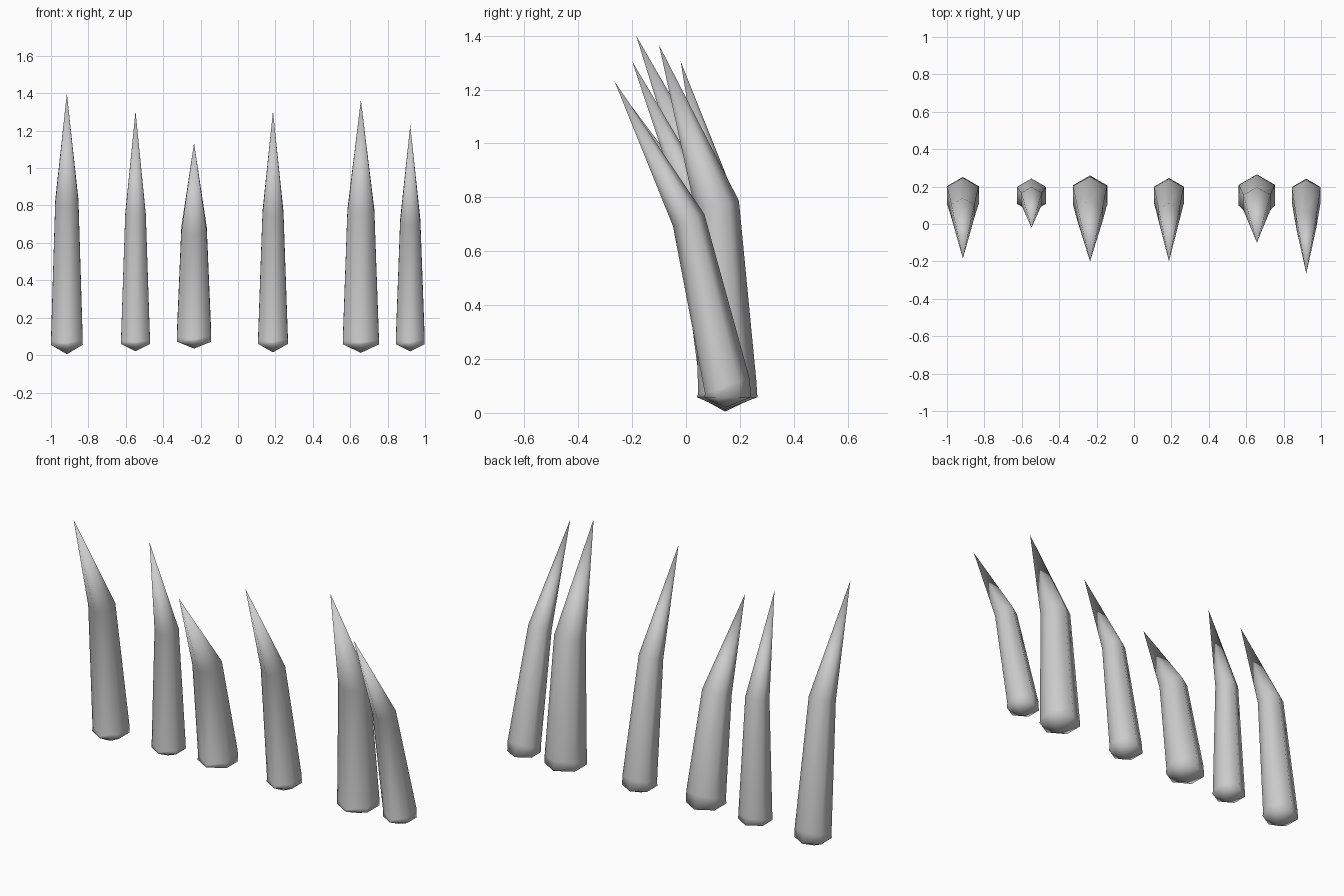
import bpy, bmesh
from math import sin, cos, pi, radians
from mathutils import Vector

if "Cube" in bpy.data.objects:
    bpy.data.objects.remove(bpy.data.objects["Cube"])

BASE_Y = 0.153  # every spike is rooted on the same line


def ring(bm, x, y, z, half_width, tilt):
    """Hexagon with corners front and back, leaning towards the front."""
    r = half_width / cos(pi / 6)
    verts = []
    for i in range(6):
        a = pi / 2 + i * pi / 3
        d = r * sin(a)
        verts.append(bm.verts.new((x + r * cos(a), y + d * cos(tilt), z + d * sin(tilt))))
    return verts


def spike(number, x, foot_z, base_z, base_w, mid_y, mid_z, mid_w, tip_y, tip_z, tilt):
    bm = bmesh.new()
    tilt = radians(tilt)
    r = base_w / cos(pi / 6)
    # flat root ring, leaning shaft ring, bend ring
    root = ring(bm, x, BASE_Y, base_z, base_w, 0)
    shaft = ring(bm, x, BASE_Y, base_z + r * sin(tilt) + 0.01, base_w * 0.99, tilt)
    bend = ring(bm, x, mid_y, mid_z, mid_w, tilt)
    foot = bm.verts.new((x, BASE_Y - 0.008, foot_z))
    tip = bm.verts.new((x, tip_y, tip_z))
    for i in range(6):
        j = (i + 1) % 6
        for low, high in ((root, shaft), (shaft, bend)):
            bm.faces.new((low[i], low[j], high[j], high[i]))
        bm.faces.new((foot, root[j], root[i]))
        bm.faces.new((bend[i], bend[j], tip))
    bmesh.ops.recalc_face_normals(bm, faces=bm.faces)
    for f in bm.faces:
        f.smooth = True
    name = "spike_%d" % number
    mesh = bpy.data.meshes.new(name)
    bm.to_mesh(mesh)
    bm.free()
    bpy.context.collection.objects.link(bpy.data.objects.new(name, mesh))


# x, foot z, base z, base half width, bend y, bend z, bend half width, tip y, tip z, lean
spikes = [
    (-0.915, 0.005, 0.055, 0.085, 0.070, 0.82, 0.062, -0.185, 1.40, 16),
    (-0.548, 0.020, 0.060, 0.078, 0.135, 0.75, 0.055, -0.020, 1.305, 9),
    (-0.235, 0.035, 0.072, 0.092, 0.055, 0.67, 0.068, -0.200, 1.135, 20),
    (0.187, 0.015, 0.060, 0.080, 0.050, 0.76, 0.056, -0.200, 1.305, 17),
    (0.657, 0.012, 0.058, 0.097, 0.115, 0.77, 0.072, -0.100, 1.365, 12),
    (0.921, 0.020, 0.058, 0.077, 0.010, 0.715, 0.054, -0.265, 1.23, 21),
]
for n, s in enumerate(spikes, 1):
    spike(n, *s)
